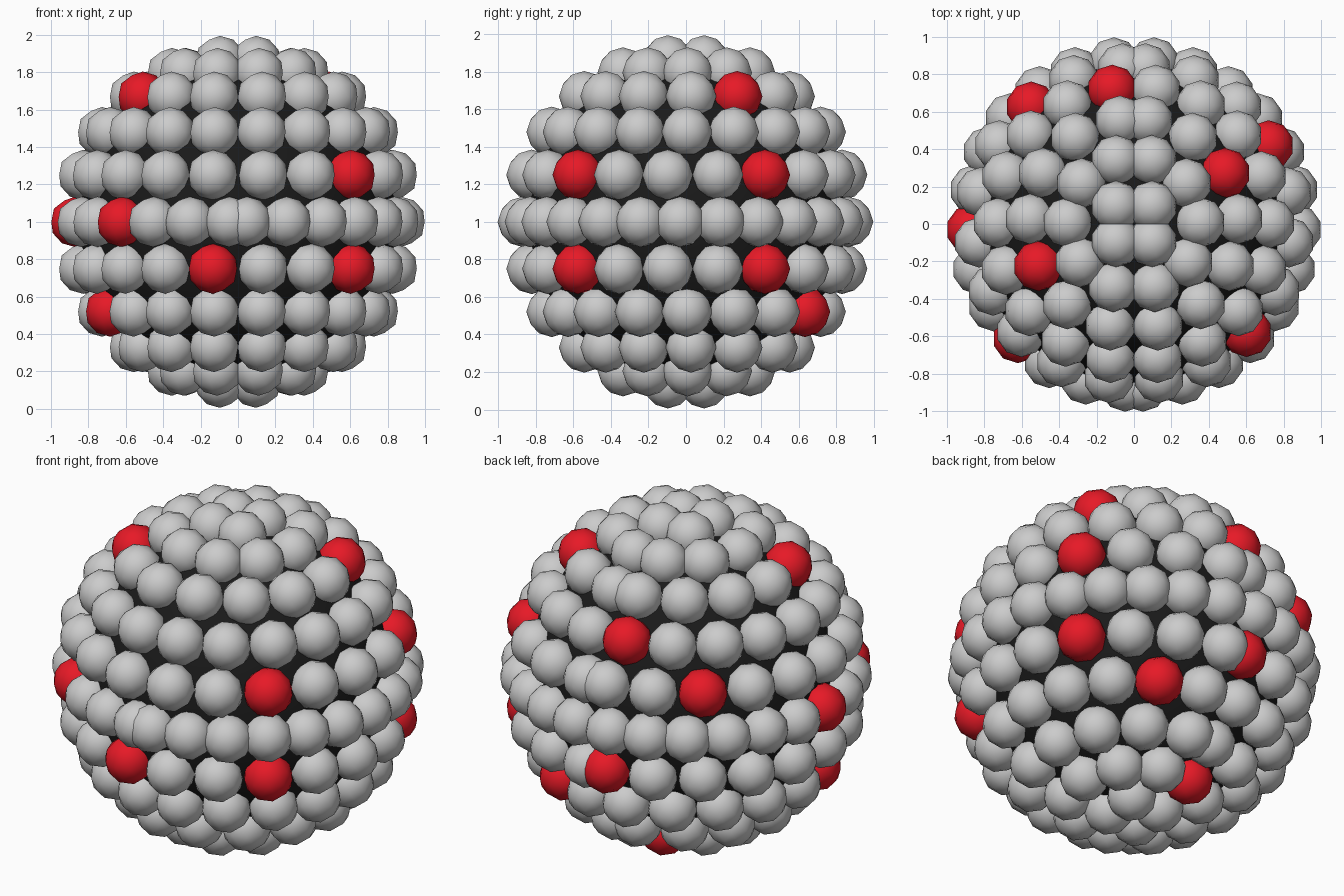
import bpy, bmesh
from math import radians, sin, cos
from mathutils import Matrix

if "Cube" in bpy.data.objects:
    bpy.data.objects.remove(bpy.data.objects["Cube"])

R, BALL = 0.87, 0.135

def mat(name, c):
    m = bpy.data.materials.new(name)
    m.diffuse_color = (*c, 1)
    m.use_nodes = True
    m.node_tree.nodes["Principled BSDF"].inputs["Base Color"].default_value = m.diffuse_color
    return m

# latitude, first azimuth (from the front), azimuth step, balls per half ring
ROWS = [(0, 3.1, 14.15, 13), (16.7, 9.25, 18.5, 10), (33.4, 10, 20.1, 9),
        (50.2, 13.25, 26.5, 7), (66, 18.3, 36.5, 5), (81, 45, 90, 2)]
# red balls: (row, up/down, side, index)
RED = {(1, 1, 1, 2), (1, -1, 1, 2), (1, 1, 1, 6), (1, -1, 1, 6), (2, -1, 1, 7),
       (3, 1, 1, 4), (1, -1, -1, 0), (0, 1, -1, 3), (0, 1, -1, 6), (2, -1, -1, 3),
       (3, 1, -1, 2), (2, 1, -1, 8), (1, 1, -1, 7), (1, -1, -1, 9), (4, -1, -1, 4)}

grey, red = bmesh.new(), bmesh.new()
for r, (lat, start, step, n) in enumerate(ROWS):
    for up in ((1,) if lat == 0 else (1, -1)):
        for side in (1, -1):
            for i in range(n):
                az, la = radians(start + i * step), radians(lat)
                p = (side * R * cos(la) * sin(az), -R * cos(la) * cos(az), 1 + up * R * sin(la))
                bm = red if (r, up, side, i) in RED else grey
                bmesh.ops.create_icosphere(bm, subdivisions=2, radius=BALL, matrix=Matrix.Translation(p))

def finish(bm, name, m=None):
    me = bpy.data.meshes.new(name)
    bm.to_mesh(me)
    bm.free()
    me.shade_smooth()
    ob = bpy.data.objects.new(name, me)
    bpy.context.collection.objects.link(ob)
    if m:
        me.materials.append(m)

finish(grey, "grey_balls")
finish(red, "red_balls", mat("red", (0.8, 0.01, 0.02)))

# dark inner core
core = bmesh.new()
bmesh.ops.create_uvsphere(core, u_segments=32, v_segments=16, radius=0.86, matrix=Matrix.Translation((0, 0, 1)))
finish(core, "core", mat("black", (0.01, 0.01, 0.01)))
